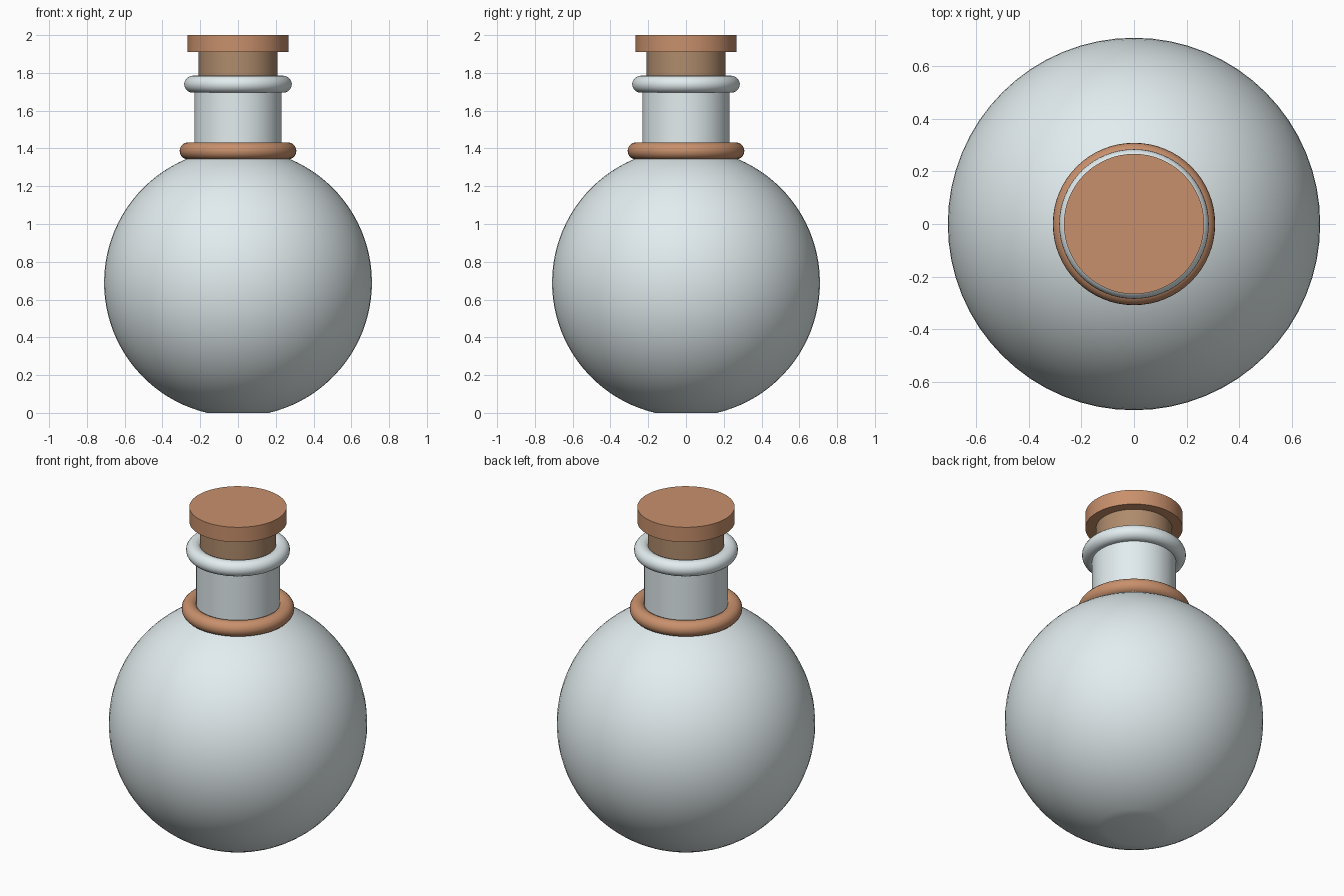
import bpy
import math

if "Cube" in bpy.data.objects:
    bpy.data.objects.remove(bpy.data.objects["Cube"])

SEG = 64


def material(name, rgb):
    m = bpy.data.materials.new(name)
    m.diffuse_color = (*rgb, 1)
    m.use_nodes = True
    m.node_tree.nodes["Principled BSDF"].inputs["Base Color"].default_value = m.diffuse_color
    return m


glass = material("glass", (0.76, 0.84, 0.86))
copper = material("copper", (0.58, 0.28, 0.15))
cork = material("cork", (0.43, 0.26, 0.15))


def finish(obj, name, mat):
    obj.name = name
    obj.data.materials.append(mat)
    bpy.context.view_layer.objects.active = obj
    obj.select_set(True)
    bpy.ops.object.shade_smooth_by_angle(angle=math.radians(35))
    obj.select_set(False)


def lathe(name, profile, mat):
    """Revolve an (r, z) profile, listed bottom to top, and cap both ends."""
    n = len(profile)
    verts = [(r * math.cos(2 * math.pi * s / SEG), r * math.sin(2 * math.pi * s / SEG), z)
             for r, z in profile for s in range(SEG)]
    faces = [(i * SEG + s, i * SEG + (s + 1) % SEG,
              (i + 1) * SEG + (s + 1) % SEG, (i + 1) * SEG + s)
             for i in range(n - 1) for s in range(SEG)]
    faces.append(tuple(reversed(range(SEG))))
    faces.append(tuple(range((n - 1) * SEG, n * SEG)))
    mesh = bpy.data.meshes.new(name)
    mesh.from_pydata(verts, [], faces)
    obj = bpy.data.objects.new(name, mesh)
    bpy.context.collection.objects.link(obj)
    finish(obj, name, mat)


def ring(name, z, major, minor, mat):
    bpy.ops.mesh.primitive_torus_add(location=(0, 0, z), major_radius=major, minor_radius=minor,
                                     major_segments=SEG, minor_segments=20)
    finish(bpy.context.object, name, mat)


# Round flask with a flattened base, running up into the neck
R, ZC, NECK = 0.709, 0.69, 0.23
a0 = -math.acos(0.163 / R)
a1 = math.acos(NECK / R)
body = [(R * math.cos(a), ZC + R * math.sin(a))
        for a in (a0 + (a1 - a0) * i / 40 for i in range(41))]
body[0] = (body[0][0], 0.0)
lathe("flask_body", body + [(NECK, 1.75)], glass)

# Collar and lip rings
ring("neck_collar", 1.387, 0.264, 0.045, copper)
ring("neck_lip", 1.74, 0.24, 0.045, glass)

# Stopper: plug and wider cap
lathe("stopper_plug", [(0.209, 1.6), (0.209, 1.92)], cork)
lathe("stopper_cap", [(0.267, 1.91), (0.267, 2.0)], copper)
